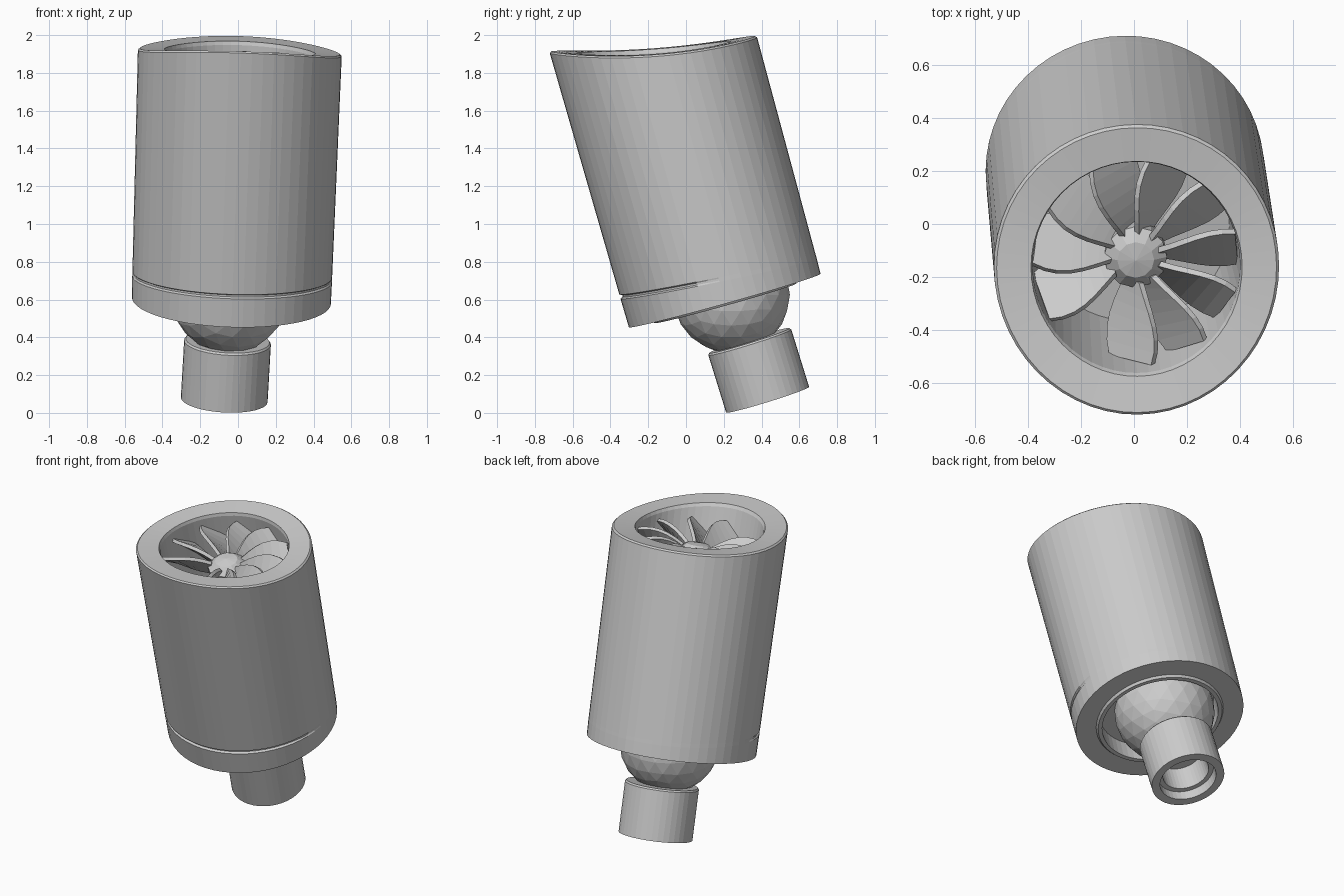
import bpy, bmesh, math
from mathutils import Vector, Matrix

cube = bpy.data.objects.get("Cube")
if cube:
    bpy.data.objects.remove(cube)

grey = bpy.data.materials.new("plain_grey")
grey.use_nodes = True
colour = (0.6, 0.6, 0.6, 1)
grey.diffuse_color = colour
grey.node_tree.nodes["Principled BSDF"].inputs["Base Color"].default_value = colour


def frame(base, top):
    """Matrix whose z axis runs from base towards top."""
    base = Vector(base)
    w = (Vector(top) - base).normalized()
    u = (Vector((1, 0, 0)) - w * w.x).normalized()
    v = w.cross(u)
    return Matrix.Translation(base) @ Matrix((u, v, w)).transposed().to_4x4()


def finish(name, bm, matrix):
    bmesh.ops.remove_doubles(bm, verts=bm.verts, dist=0.0005)
    bmesh.ops.recalc_face_normals(bm, faces=bm.faces)
    mesh = bpy.data.meshes.new(name)
    bm.to_mesh(mesh)
    bm.free()
    mesh.materials.append(grey)
    obj = bpy.data.objects.new(name, mesh)
    bpy.context.collection.objects.link(obj)
    obj.matrix_world = matrix
    return obj


def lathe(name, profile, matrix, segments=48, shape=None):
    """Spin (radius, height) points; shape may adjust each ring by angle."""
    bm = bmesh.new()
    rings = []
    for i, (r, h) in enumerate(profile):
        ring = []
        for k in range(segments):
            a = math.tau * k / segments
            rr, hh = shape(i, r, h, a) if shape else (r, h)
            ring.append(bm.verts.new((rr * math.cos(a), rr * math.sin(a), hh)))
        rings.append(ring)
    for a, b in zip(rings, rings[1:]):
        for k in range(segments):
            n = (k + 1) % segments
            bm.faces.new((a[k], a[n], b[n], b[k]))
    return finish(name, bm, matrix)


body = frame((-0.035, 0.205, 0.595), (0.01, -0.165, 1.92))

# Main barrel: bottom socket, outer wall with front groove, sagging rim, bore
barrel = [(0, 0.1), (0.36, 0.1), (0.365, -0.015), (0.39, -0.015), (0.4, 0),
          (0.527, 0), (0.529, 0.12), (0.529, 0.127), (0.529, 0.137), (0.529, 0.144),
          (0.54, 1.36), (0.53, 1.37), (0.4, 1.37), (0.393, 1.35),
          (0.37, 0.8), (0, 0.8)]
GROOVE = (6, 7, 8, 9)
RIM = (10, 11, 12, 13)


def barrel_shape(i, r, h, a):
    v = r * math.sin(a)
    if i in GROOVE:
        h -= 0.07 * v
        if i in GROOVE[1:3]:
            r -= 0.014 * min(1, max(0, -2 * math.sin(a)))
    if i in RIM:
        h += 0.15 * v * v - 0.2 * v
    return r, h


lathe("barrel", barrel, body, 56, barrel_shape)

# Hub inside the bore
lathe("rotor_hub", [(0, 1.28), (0.07, 1.27), (0.12, 1.23), (0.12, 1.1),
                    (0.08, 1.0), (0.08, 0.79)], body, 12)

# Pitched blades around the hub, one position left open
bm = bmesh.new()
BLADES, STEPS = 11, 6
for n in range(BLADES):
    if n == 7:
        continue
    a = math.radians(104) - math.tau * n / BLADES
    out = Vector((math.cos(a), math.sin(a), 0))
    side = Vector((-math.sin(a), math.cos(a), 0))
    previous = None
    for k in range(STEPS + 1):
        t = k / STEPS
        r = 0.09 + 0.295 * t
        chord = 0.06 + 0.07 * math.sin(math.pi * min(1, t * 0.8))
        pitch = math.radians(65 - 25 * t)
        middle = out * r + Vector((0, 0, 1.2 + 0.04 * t - 0.15 * r * math.sin(a)))
        slant = side * math.cos(pitch) + Vector((0, 0, math.sin(pitch)))
        pair = [bm.verts.new(middle + slant * chord * s) for s in (-1, 1)]
        if previous:
            bm.faces.new((previous[0], pair[0], pair[1], previous[1]))
        previous = pair
blades = finish("rotor_blades", bm, body)
solid = blades.modifiers.new("thickness", 'SOLIDIFY')
solid.thickness = 0.022
solid.offset = 0

# Ball joint seated in the bottom socket
bm = bmesh.new()
bmesh.ops.create_icosphere(bm, subdivisions=3, radius=0.31)
finish("ball_joint", bm, Matrix.Translation((-0.045, 0.24, 0.625)))

# Hollow stub below the ball
stub = frame((-0.073, 0.432, 0.07), (-0.055, 0.335, 0.383))
lathe("stub_tube", [(0, 0.22), (0.14, 0.22), (0.145, 0.06), (0.175, 0.06),
                    (0.178, 0), (0.23, 0), (0.23, 0.318), (0.222, 0.328), (0, 0.328)],
      stub, 40)
